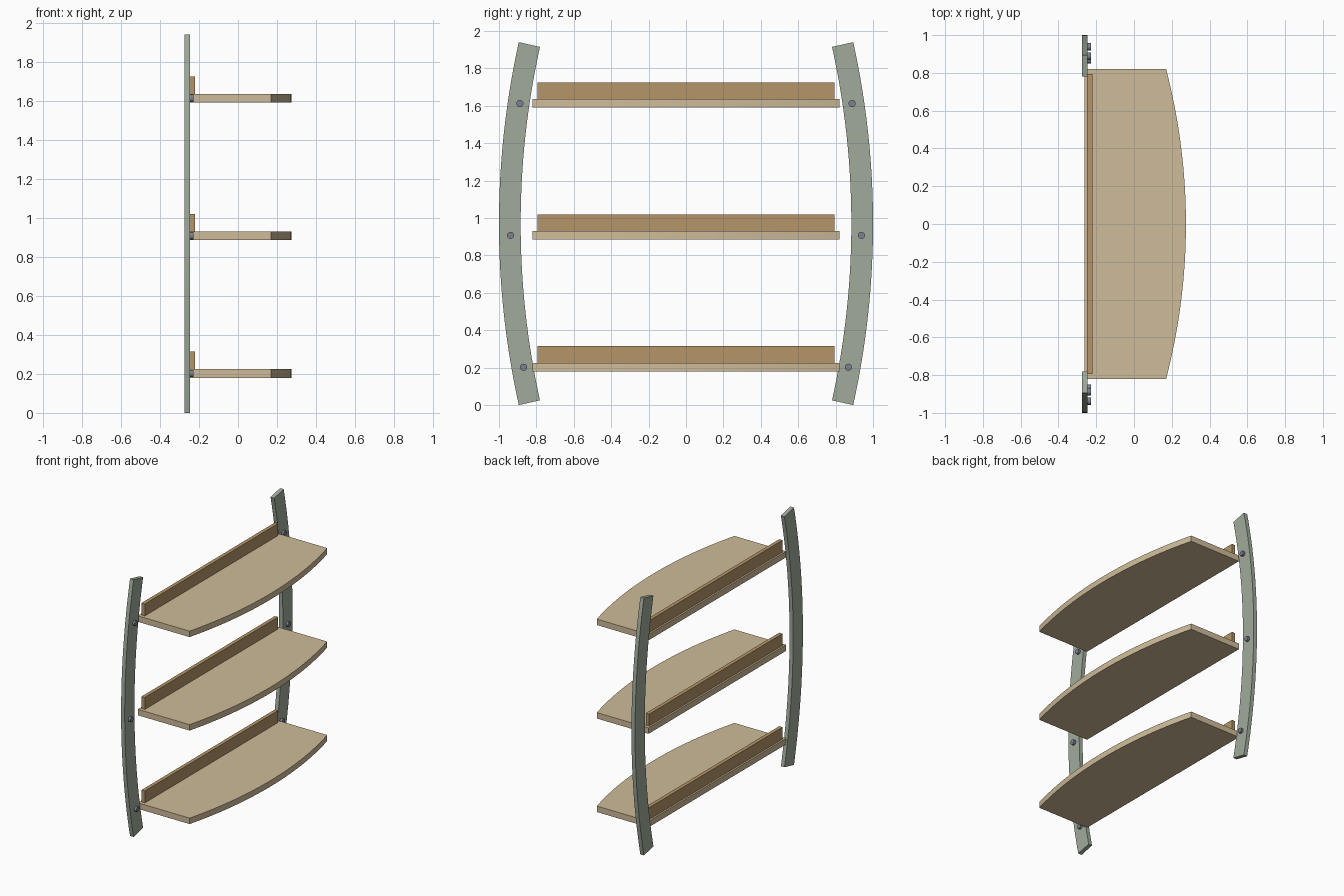
import bpy, bmesh, math
from mathutils import Vector, Matrix

if "Cube" in bpy.data.objects:
    bpy.data.objects.remove(bpy.data.objects["Cube"])


def material(name, rgb):
    m = bpy.data.materials.new(name)
    m.diffuse_color = (*rgb, 1)
    m.use_nodes = True
    m.node_tree.nodes["Principled BSDF"].inputs["Base Color"].default_value = m.diffuse_color
    return m


SAGE = material("sage_paint", (0.35, 0.41, 0.33))
LIGHT = material("light_wood", (0.62, 0.50, 0.32))
DARK = material("dark_wood", (0.46, 0.30, 0.14))
STEEL = material("steel", (0.20, 0.22, 0.28))


def finish(bm, name, mat, smooth=True):
    bmesh.ops.recalc_face_normals(bm, faces=bm.faces)
    me = bpy.data.meshes.new(name)
    bm.to_mesh(me)
    bm.free()
    me.materials.append(mat)
    ob = bpy.data.objects.new(name, me)
    bpy.context.collection.objects.link(ob)
    if smooth:
        bpy.ops.object.select_all(action='DESELECT')
        ob.select_set(True)
        bpy.context.view_layer.objects.active = ob
        bpy.ops.object.shade_smooth_by_angle(angle=math.radians(30))
    return ob


def extrude(name, outline, offset, mat):
    bm = bmesh.new()
    face = bm.faces.new([bm.verts.new(p) for p in outline])
    new = bmesh.ops.extrude_face_region(bm, geom=[face])["geom"]
    verts = [g for g in new if isinstance(g, bmesh.types.BMVert)]
    bmesh.ops.translate(bm, verts=verts, vec=Vector(offset))
    return finish(bm, name, mat)


def arc(cu, cv, r, half, n=32):
    # points bulging toward +u, swept from -half to +half
    return [(cu + r * math.cos(a), cv + r * math.sin(a))
            for a in (half * (2 * i / n - 1) for i in range(n + 1))]


# Bowed uprights with radial ends
R, WIDTH, MID = 4.49, 0.116, 0.97
half = math.asin(MID / R)
profile = arc(1 - R, MID, R, half) + arc(1 - R, MID, R - WIDTH, half)[::-1]
for side, label in ((-1, "left"), (1, "right")):
    extrude(f"{label}_upright", [(-0.275, side * y, z) for y, z in profile],
            (0.03, 0, 0), SAGE)

# Shelf outline with bowed front edge
HALF_LEN, SAG, FRONT = 0.82, 0.105, 0.275
r = (HALF_LEN ** 2 + SAG ** 2) / (2 * SAG)
front = arc(FRONT - r, 0, r, math.asin(HALF_LEN / r))
outline = [(-0.262, -HALF_LEN)] + front + [(-0.262, HALF_LEN)]

levels = (("lower", 0.18, 0.868), ("middle", 0.885, 0.938), ("upper", 1.59, 0.888))
for label, z, bolt_y in levels:
    extrude(f"{label}_shelf", [(x, y, z) for x, y in outline], (0, 0, 0.045), LIGHT)

    # Back rail standing on the shelf
    rail = [(-0.249, -0.795), (-0.221, -0.795), (-0.221, 0.795), (-0.249, 0.795)]
    extrude(f"{label}_back_rail", [(x, y, z + 0.045) for x, y in rail],
            (0, 0, 0.09), DARK)

    # Bolt heads on the uprights
    for side, hand in ((-1, "left"), (1, "right")):
        bm = bmesh.new()
        bmesh.ops.create_cone(
            bm, cap_ends=True, segments=20, radius1=0.019, radius2=0.019, depth=0.025,
            matrix=Matrix.Translation((-0.2405, side * bolt_y, z + 0.022))
            @ Matrix.Rotation(math.pi / 2, 4, 'Y'))
        finish(bm, f"{label}_{hand}_bolt", STEEL)
